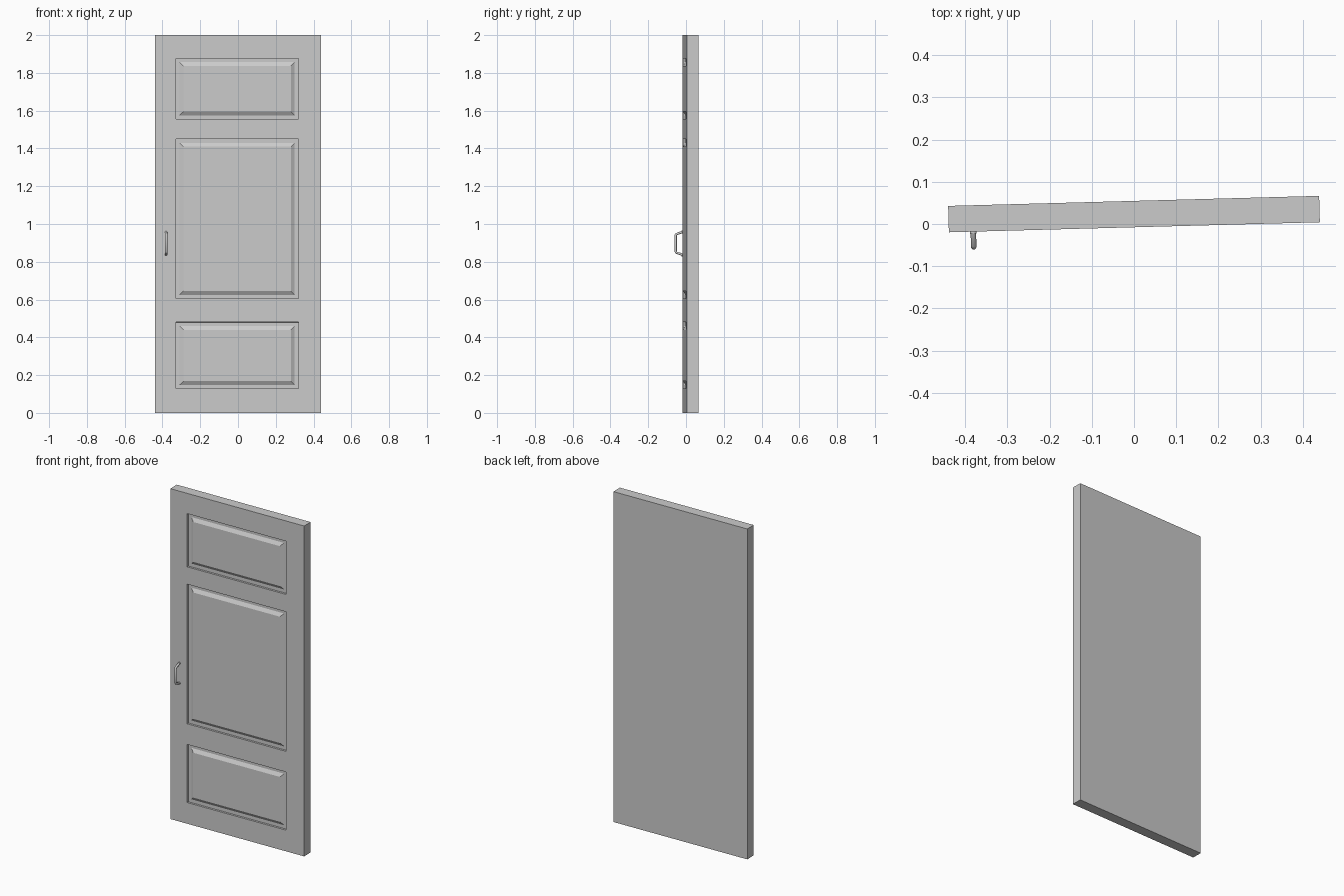
import bpy, bmesh, math
from mathutils import Vector

if "Cube" in bpy.data.objects:
    bpy.data.objects.remove(bpy.data.objects["Cube"])

W, H, T = 0.88, 2.0, 0.0625          # door size
GROOVE, BEVEL, DEPTH = 0.02, 0.02, 0.012
PANEL_X = (-0.31, 0.30)
PANELS_Z = [(0.148, 0.46), (0.625, 1.43), (1.575, 1.857)]
TILT, CENTRE = math.radians(1.55), Vector((0, 0.0235, 0))


def add_mesh(name, bm):
    bmesh.ops.recalc_face_normals(bm, faces=bm.faces)
    mesh = bpy.data.meshes.new(name)
    bm.to_mesh(mesh)
    bm.free()
    obj = bpy.data.objects.new(name, mesh)
    bpy.context.collection.objects.link(obj)
    return obj


# Door slab: front grid extruded backwards
bm = bmesh.new()
xs = [-W / 2, PANEL_X[0] - GROOVE, PANEL_X[1] + GROOVE, W / 2]
zs = [0] + [z for lo, hi in PANELS_Z for z in (lo - GROOVE, hi + GROOVE)] + [H]
grid = [[bm.verts.new((x, -T / 2, z)) for x in xs] for z in zs]
front = []
panel_faces = []
for j in range(len(zs) - 1):
    for i in range(len(xs) - 1):
        f = bm.faces.new((grid[j][i], grid[j][i + 1], grid[j + 1][i + 1], grid[j + 1][i]))
        front.append(f)
        if i == 1 and j % 2 == 1:
            panel_faces.append(f)

# Three panels: sunken groove, then a bevelled field rising back to the front
bm.normal_update()
for thickness, depth in ((0.0002, -DEPTH), (GROOVE, 0), (BEVEL, DEPTH)):
    bmesh.ops.inset_individual(bm, faces=panel_faces, thickness=thickness,
                               depth=depth, use_even_offset=True)
    bm.normal_update()

# Sides and back
rim = [e for e in bm.edges if e.is_boundary]
ext = bmesh.ops.extrude_edge_only(bm, edges=rim)
new_verts = [g for g in ext["geom"] if isinstance(g, bmesh.types.BMVert)]
bmesh.ops.translate(bm, vec=(0, T, 0), verts=new_verts)
bmesh.ops.contextual_create(bm, geom=[e for e in bm.edges if e.is_boundary])
door = add_mesh("door_panel", bm)

# Pull handle: bent round bar
HX, Y0 = -0.382, -T / 2
curve = bpy.data.curves.new("pull_handle", "CURVE")
curve.dimensions = "3D"
curve.bevel_depth = 0.0065
curve.bevel_resolution = 3
curve.use_fill_caps = True
path = [(0.004, 0.836), (-0.032, 0.848), (-0.0365, 0.854),
        (-0.0365, 0.941), (-0.032, 0.947), (0.004, 0.959)]
spline = curve.splines.new("POLY")
spline.points.add(len(path) - 1)
for p, (y, z) in zip(spline.points, path):
    p.co = (HX, Y0 + y, z, 1)
handle = bpy.data.objects.new("pull_handle", curve)
bpy.context.collection.objects.link(handle)

# Small round feet where the handle meets the door
feet = []
for name, z in (("handle_foot_lower", 0.837), ("handle_foot_upper", 0.958)):
    bpy.ops.mesh.primitive_cylinder_add(vertices=16, radius=0.008, depth=0.006,
                                        location=(HX, Y0 - 0.002, z),
                                        rotation=(math.pi / 2, 0, 0))
    foot = bpy.context.object
    foot.name = name
    bpy.ops.object.shade_smooth_by_angle()
    feet.append(foot)

# Swing the whole door slightly ajar
pivot = bpy.data.objects.new("door_swing", None)
bpy.context.collection.objects.link(pivot)
pivot.location = CENTRE
pivot.rotation_euler.z = TILT
for o in [door, handle] + feet:
    o.parent = pivot
